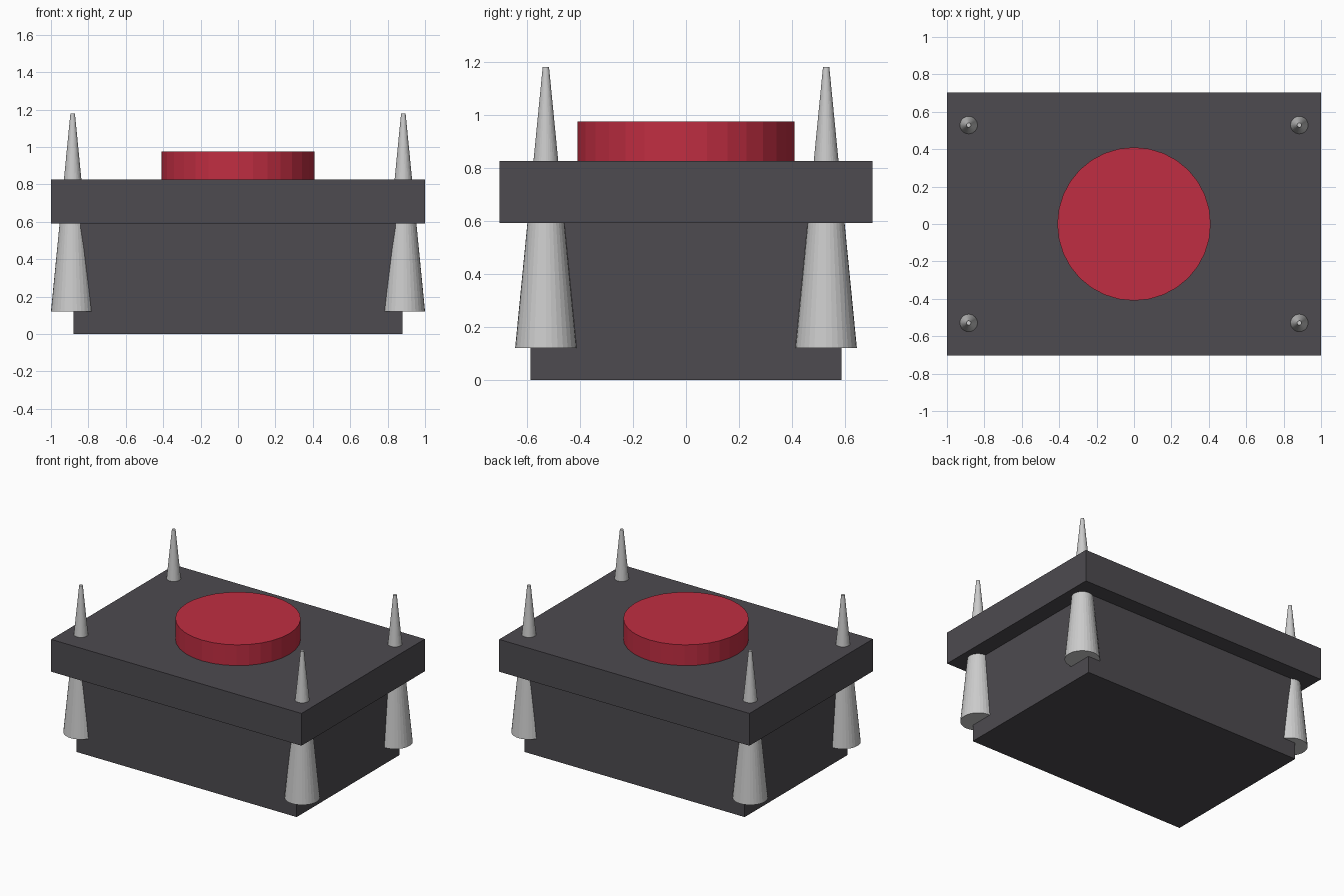
import bpy

if "Cube" in bpy.data.objects:
    bpy.data.objects.remove(bpy.data.objects["Cube"])


def material(name, color):
    mat = bpy.data.materials.new(name)
    mat.diffuse_color = (*color, 1)
    mat.use_nodes = True
    mat.node_tree.nodes["Principled BSDF"].inputs["Base Color"].default_value = mat.diffuse_color
    return mat


def box(name, half_x, half_y, z0, z1, mat):
    bpy.ops.mesh.primitive_cube_add(size=1, location=(0, 0, (z0 + z1) / 2))
    ob = bpy.context.object
    ob.name = name
    ob.scale = (2 * half_x, 2 * half_y, z1 - z0)
    bpy.ops.object.transform_apply(location=False, rotation=False, scale=True)
    ob.data.materials.append(mat)


def cone(name, x, y, r0, r1, z0, z1, mat=None):
    bpy.ops.mesh.primitive_cone_add(vertices=32, radius1=r0, radius2=r1,
                                    depth=z1 - z0, location=(x, y, (z0 + z1) / 2))
    ob = bpy.context.object
    ob.name = name
    if mat:
        ob.data.materials.append(mat)


dark = material("dark_casing", (0.075, 0.07, 0.08))
red = material("red_button", (0.53, 0.027, 0.054))

# Casing body and overhanging lid
box("base", 0.88, 0.587, 0, 0.592, dark)
box("lid", 1.0, 0.704, 0.592, 0.825, dark)

# Round push button
cone("button", 0, 0, 0.41, 0.41, 0.825, 0.975, red)

# Tapered corner spikes passing through the lid
for x_side, x in (("left", -0.884), ("right", 0.884)):
    for y_side, y in (("front", -0.529), ("back", 0.529)):
        cone(f"{y_side}_{x_side}_spike", x, y, 0.116, 0.012, 0.12, 1.18)
